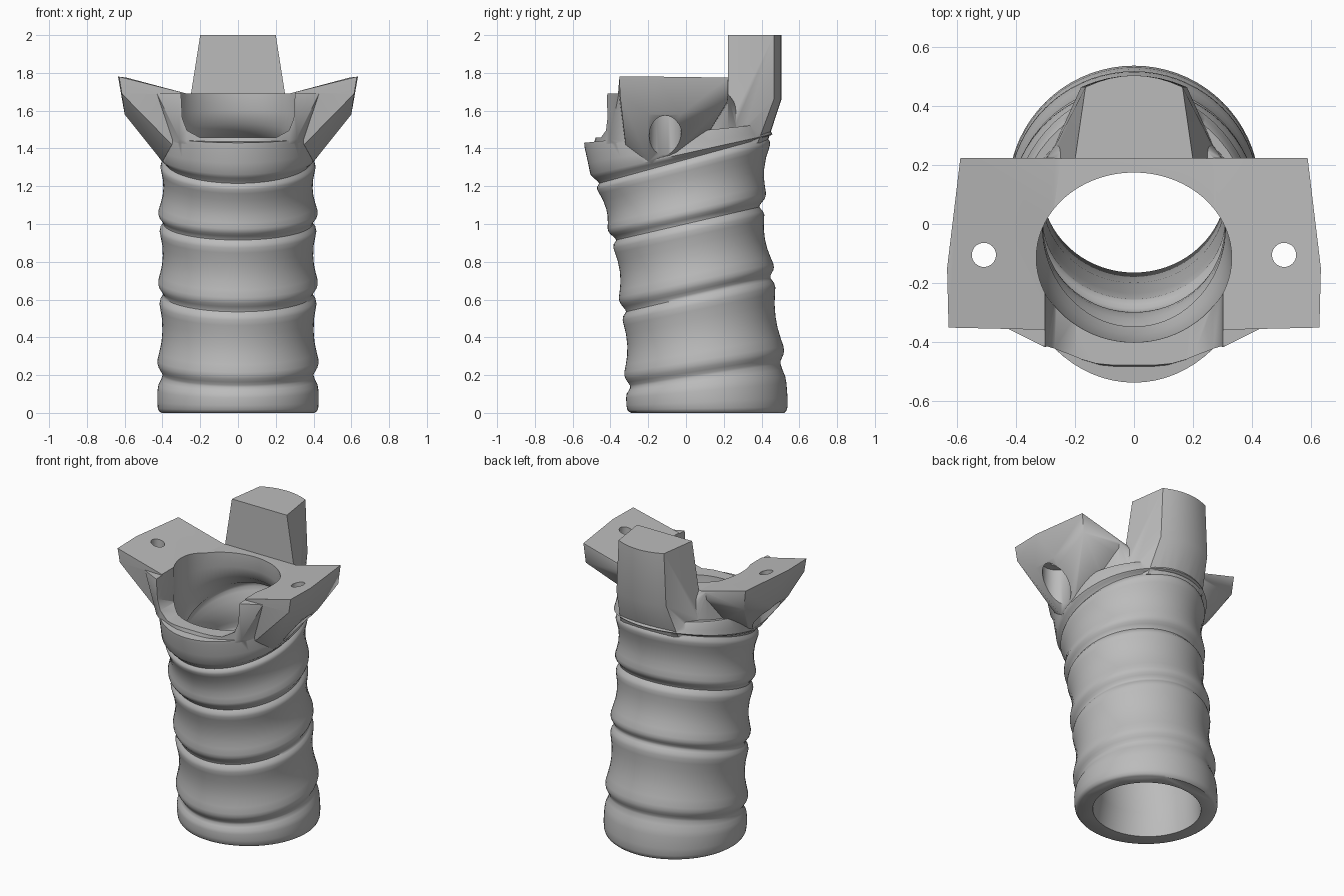
import bpy, bmesh
from math import sin, cos, pi, radians
from mathutils import Matrix

if "Cube" in bpy.data.objects:
    bpy.data.objects.remove(bpy.data.objects["Cube"])

GREY = (0.5, 0.5, 0.5, 1)
mat = bpy.data.materials.new("matte_grey")
mat.use_nodes = True
mat.diffuse_color = GREY
mat.node_tree.nodes["Principled BSDF"].inputs["Base Color"].default_value = GREY
SIDES = 72


def finish(name, bm):
    bmesh.ops.recalc_face_normals(bm, faces=bm.faces)
    mesh = bpy.data.meshes.new(name)
    bm.to_mesh(mesh)
    bm.free()
    mesh.materials.append(mat)
    obj = bpy.data.objects.new(name, mesh)
    bpy.context.collection.objects.link(obj)
    return obj


def loft(name, rings):
    """Closed solid through tilted ellipses: front y, front z, back y, back z, half width."""
    bm = bmesh.new()
    loops = []
    for yf, zf, yb, zb, w in rings:
        loop = []
        for i in range(SIDES):
            a = 2 * pi * i / SIDES
            k = (1 + cos(a)) / 2
            loop.append(bm.verts.new((w * sin(a), yf + (yb - yf) * k, zf + (zb - zf) * k)))
        loops.append(loop)
    for low, high in zip(loops, loops[1:]):
        for i in range(SIDES):
            j = (i + 1) % SIDES
            bm.faces.new((low[i], low[j], high[j], high[i]))
    bm.faces.new(loops[0])
    bm.faces.new(loops[-1])
    return finish(name, bm)


def hull(name, points, mirror=False):
    """Convex block around points, optionally with their mirror images."""
    bm = bmesh.new()
    pts = {tuple(p) for p in points}
    if mirror:
        pts |= {(-x, y, z) for x, y, z in pts}
    for p in sorted(pts):
        bm.verts.new(p)
    res = bmesh.ops.convex_hull(bm, input=bm.verts)
    inner = {g for g in res["geom_interior"] + res["geom_unused"]
             if isinstance(g, bmesh.types.BMVert)}
    bmesh.ops.delete(bm, geom=list(inner), context='VERTS')
    bmesh.ops.dissolve_limit(bm, angle_limit=0.01, verts=bm.verts, edges=bm.edges)
    return finish(name, bm)


def cylinder(name, x, y, z0, z1, r):
    bm = bmesh.new()
    bmesh.ops.create_cone(bm, cap_ends=True, segments=32, radius1=r, radius2=r, depth=z1 - z0,
                          matrix=Matrix.Translation((x, y, (z0 + z1) / 2)))
    return finish(name, bm)


def combine(target, other, operation):
    mod = target.modifiers.new("join", 'BOOLEAN')
    mod.operation, mod.solver, mod.object = operation, 'EXACT', other
    bpy.context.view_layer.objects.active = target
    bpy.ops.object.modifier_apply(modifier=mod.name)
    bpy.data.objects.remove(other)


# Grooved, leaning handle: ellipses at the grooves, with a swelling band between each pair
grooves = [(-.29, 0, .52, 0, .405), (-.295, .135, .50, .26, .40),
           (-.318, .535, .447, .715, .395), (-.37, .915, .388, 1.09, .395),
           (-.46, 1.215, .43, 1.46, .39), (-.515, 1.43, .40, 1.53, .39)]
foot_band = [(0, 0), (.04, .012), (.12, .02), (.3, .024), (.6, .024), (.75, .02), (.88, .008)]
band = [(0, 0), (.03, .002), (.07, .012), (.11, .022), (.15, .027), (.2, .027), (.3, .017),
        (.42, .007), (.55, .003), (.7, .006), (.82, .015), (.89, .02), (.94, .016), (.975, .006)]
top_band = [(0, 0), (.06, .006), (.13, .022), (.22, .034), (.5, .031), (.9, .028), (1, .024)]
rings = []
for a, b, profile in zip(grooves, grooves[1:], [foot_band, band, band, band, top_band]):
    for t, swell in profile:
        yf, zf, yb, zb, w = [p + (q - p) * t for p, q in zip(a, b)]
        rings.append((yf - swell, zf, yb + swell, zb, w + swell))
handle = loft("grip_handle", rings)

# Collar that blends the handle into the flat saddle
rim = []
for i in range(36):
    a = 2 * pi * i / 36
    rim.append((.405 * sin(a), -.06 + .44 * cos(a), 1.43 + .05 * cos(a)))
collar = hull("collar", rim + [(.43, -.355, 1.692), (.36, -.385, 1.69), (.31, -.415, 1.69),
                               (.31, -.405, 1.45), (.3, .222, 1.69), (.3, .222, 1.65)],
              mirror=True)
combine(handle, collar, 'UNION')

# Mounting wings, tapering down to the sides of the handle
wing = [(.27, -.36, 1.69), (.27, .224, 1.69), (.63, -.352, 1.78), (.635, -.15, 1.78),
        (.59, .224, 1.775), (.615, -.35, 1.69), (.6, -.2, 1.58), (.6, -.03, 1.58),
        (.575, .22, 1.65), (.27, .22, 1.64), (.4, -.2, 1.33), (.4, -.09, 1.34),
        (.35, -.32, 1.42), (.29, .1, 1.45)]
for side, label in ((1, "left"), (-1, "right")):
    combine(handle, hull(label + "_wing", [(side * x, y, z) for x, y, z in wing]), 'UNION')

# Upright rear post with a rounded back, flaring into the handle
post = []
for z, w, c, y, back in ((2, .2, .165, .465, .505), (1.66, .24, .18, .465, .505),
                         (1.43, .29, .21, .38, .43)):
    post.append((w, .222, z))
    for k in (0, .25, .5, .75, 1):
        post.append((c * k, back - (back - y) * k * k, z))
combine(handle, hull("rear_post", post, mirror=True), 'UNION')

# Hollow bore: plain below, ribbed near the top, opening through the saddle
bore_rings = [(-.2, -.1, .44, -.1, .325), (-.2, 0, .44, 0, .325), (-.165, .14, .43, .26, .315),
              (-.2, .535, .375, .715, .31), (-.235, .8, .335, .98, .315)]
start = len(foot_band) + 2 * len(band)
bore_rings += [(yf + .115, zf, yb - .1, zb, w - .085)
               for yf, zf, yb, zb, w in rings[start:start + len(band)]]
bore_rings += [(-.375, 1.27, .27, 1.47, .32), (-.40, 1.40, .20, 1.53, .33),
               (-.405, 1.55, .175, 1.6, .332), (-.405, 1.9, .175, 1.9, .332)]
combine(handle, loft("bore_cutter", bore_rings), 'DIFFERENCE')

# Open mouth at the front of the collar
mouth = [(x, y, z) for y in (-.8, -.12)
         for x, z in ((.31, 1.85), (.295, 1.56), (.27, 1.495), (.2, 1.457))]
combine(handle, hull("mouth_cutter", mouth, mirror=True), 'DIFFERENCE')

# Screw holes with wider pockets beneath
for side in (1, -1):
    combine(handle, cylinder("screw_cutter", side * .51, -.105, 1.3, 1.95, .041), 'DIFFERENCE')
    combine(handle, cylinder("pocket_cutter", side * .51, -.11, 1.1, 1.61, .085), 'DIFFERENCE')

# Smooth shading with crisp edges
bpy.ops.object.select_all(action='DESELECT')
handle.select_set(True)
bpy.context.view_layer.objects.active = handle
bpy.ops.object.shade_smooth_by_angle(angle=radians(42))
